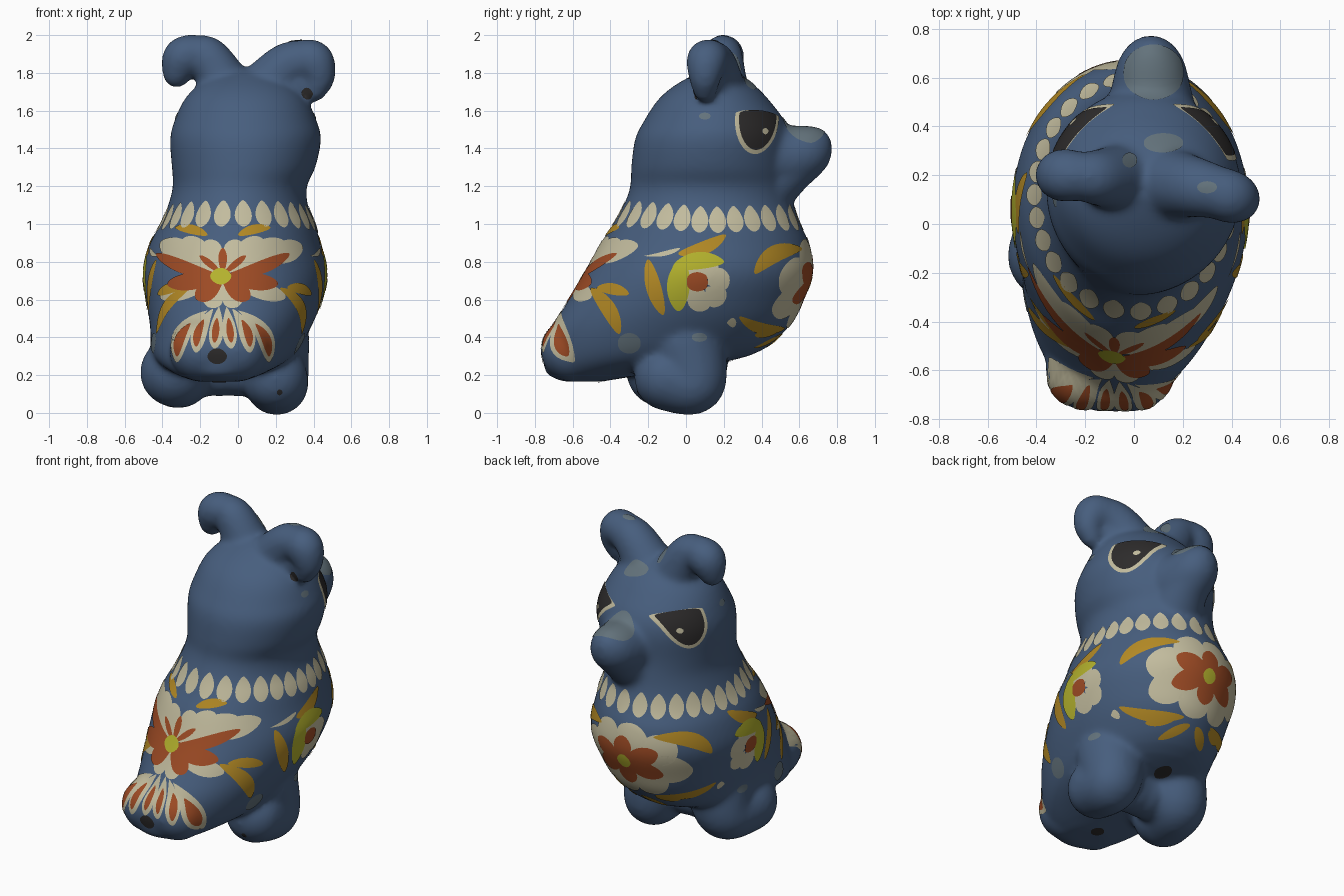
import bpy, bmesh
from math import sin, cos, pi
from mathutils import Vector, Matrix
from mathutils.bvhtree import BVHTree

cube = bpy.data.objects.get("Cube")
if cube:
    bpy.data.objects.remove(cube, do_unlink=True)


def material(name, *rgb):
    m = bpy.data.materials.new(name)
    m.use_nodes = True
    m.diffuse_color = (*rgb, 1)
    m.node_tree.nodes["Principled BSDF"].inputs["Base Color"].default_value = (*rgb, 1)
    return m


blue = material("slate blue", .063, .112, .208)
cream = material("cream", .54, .5, .34)
orange = material("burnt orange", .34, .07, .018)
mustard = material("mustard", .45, .25, .018)
lime = material("lime yellow", .45, .44, .026)
dark = material("charcoal", .026, .024, .024)
worn = material("worn grey", .125, .17, .2)


def spline(points, steps):
    """Smooth interpolation through tuples of any length."""
    pts = [Vector(p) for p in points]
    out = []
    for i in range(len(pts) - 1):
        a, b, c, d = pts[max(i - 1, 0)], pts[i], pts[i + 1], pts[min(i + 2, len(pts) - 1)]
        for k in range(steps):
            t = k / steps
            out.append(b + (c - a) * (t / 2) + (a * 2 - b * 5 + c * 4 - d) * (t * t / 2)
                       + (b * 3 - a - c * 3 + d) * (t ** 3 / 2))
    return out + [pts[-1]]


def loft(bm, rings, sides=56):
    """Stack of ellipses: z, centre x, centre y, radius x, radius y."""
    loops = []
    for z, cx, cy, rx, ry in spline(rings, 4):
        loops.append([bm.verts.new((cx + rx * cos(2 * pi * i / sides),
                                    cy + ry * sin(2 * pi * i / sides), z)) for i in range(sides)])
    for lo, hi in zip(loops, loops[1:]):
        for i in range(sides):
            j = (i + 1) % sides
            bm.faces.new((lo[i], lo[j], hi[j], hi[i]))
    bm.faces.new(loops[0][::-1])
    bm.faces.new(loops[-1])


def limb(bm, *points):
    """Rounded limb through points x, y, z, radius."""
    for x, y, z, r in spline(points, 7):
        bmesh.ops.create_icosphere(bm, subdivisions=3, radius=r, matrix=Matrix.Translation((x, y, z)))


# Clay figure: torso and head
bm = bmesh.new()
loft(bm, [(.165, -.1, -.55, .12, .1), (.21, -.1, -.46, .24, .28), (.3, -.08, -.21, .37, .54),
          (.45, -.04, -.085, .425, .625), (.6, -.02, 0, .465, .62), (.75, -.015, .07, .485, .6),
          (.9, -.015, .1, .45, .55), (1, 0, .11, .41, .495), (1.1, 0, .12, .37, .45),
          (1.2, .01, .13, .355, .425), (1.3, .03, .13, .38, .42), (1.45, .04, .14, .4, .41),
          (1.55, .04, .15, .375, .37), (1.65, .04, .145, .33, .3), (1.72, .04, .15, .27, .23),
          (1.78, .04, .16, .18, .14), (1.82, .04, .16, .06, .05)])
# Blunt tail end
limb(bm, (-.2, -.6, .33, .165), (.0, -.605, .33, .165))
# Snout and chin
limb(bm, (.07, .3, 1.38, .22), (.07, .5, 1.35, .175), (.07, .62, 1.375, .145), (.07, .67, 1.41, .105))
limb(bm, (.05, .42, 1.2, .17), (.07, .53, 1.29, .145), (.07, .61, 1.35, .135))
# Floppy ears
limb(bm, (-.06, .19, 1.72, .14), (-.15, .19, 1.87, .115), (-.21, .195, 1.9, .1),
     (-.29, .2, 1.88, .11), (-.325, .2, 1.795, .075))
limb(bm, (.13, .17, 1.7, .15), (.25, .15, 1.83, .125), (.34, .13, 1.865, .11),
     (.4, .11, 1.86, .11), (.43, .1, 1.78, .085), (.405, .1, 1.71, .065))
limb(bm, (.2, .15, 1.72, .11), (.34, .12, 1.75, .07))
# Feet, hips and the web between them
limb(bm, (-.25, .02, .38, .21), (-.3, .03, .21, .175), (-.335, -.13, .215, .185))
limb(bm, (.17, 0, .37, .21), (.205, .04, .165, .17), (.195, -.1, .185, .175))
limb(bm, (-.3, -.03, .225, .14), (.2, -.03, .225, .14))
bmesh.ops.recalc_face_normals(bm, faces=bm.faces)
mesh = bpy.data.meshes.new("figure_body")
bm.to_mesh(mesh)
bm.free()
body = bpy.data.objects.new("figure_body", mesh)
bpy.context.collection.objects.link(body)
fuse = body.modifiers.new("fuse", 'REMESH')
fuse.mode = 'VOXEL'
fuse.voxel_size = .016
soften = body.modifiers.new("soften", 'SMOOTH')
soften.factor = .5
soften.iterations = 16
graph = bpy.context.evaluated_depsgraph_get()
body.data = bpy.data.meshes.new_from_object(body.evaluated_get(graph))
body.modifiers.clear()
body.data.materials.clear()
body.data.materials.append(blue)
body.data.shade_smooth()
tree = BVHTree.FromPolygons([v.co for v in body.data.vertices],
                            [tuple(p.vertices) for p in body.data.polygons])

# Painting directions: right, up, outward
X, Y, Z = Vector((1, 0, 0)), Vector((0, 1, 0)), Vector((0, 0, 1))
REAR, CHEST, TOP, UNDER = (X, Z, -Y), (X, Z, Y), (X, Y, Z), (X, Y, -Z)
both = [(Y, Z, X), (Y, Z, -X)]


def stroke(bm, frame, u0, v0, u1, v1, width, bend, lift, fat, low, blunt):
    """One brush stroke from a start to an end point, laid on the clay."""
    right, up, out = frame
    a, b = Vector((u0, v0)), Vector((u1, v1))
    side = Vector((v0 - v1, u1 - u0)).normalized()
    n, m, grid = 18, 8, []
    for i in range(n + 1):
        s = (1 - cos(pi * i / n)) / 2
        half = width / 2 * max(sin(pi * s ** fat), 0) ** blunt
        row = []
        for j in range(m + 1):
            across = low + (1 - low) * j / m
            p = a.lerp(b, s) + side * (bend * 4 * s * (1 - s) + half * across)
            hit, normal, _, _ = tree.ray_cast(right * p.x + up * p.y + out * 3, -out)
            row.append(bm.verts.new(hit + normal * lift) if hit else None)
        grid.append(row)
    for r0, r1 in zip(grid, grid[1:]):
        for j in range(m):
            quad = (r0[j], r1[j], r1[j + 1], r0[j + 1])
            if None in quad or max((p.co - q.co).length for p in quad for q in quad) > .14:
                continue
            face = bm.faces.new(quad)
            face.smooth = True
            face.normal_update()
            if face.normal.dot(out) < 0:
                face.normal_flip()


def paint(name, mat, jobs, lift=.004, fat=1, low=-1, blunt=.55):
    """jobs: pairs of direction and list of strokes."""
    bm = bmesh.new()
    for frame, strokes in jobs:
        for u0, v0, u1, v1, width, *bend in strokes:
            stroke(bm, frame, u0, v0, u1, v1, width, bend[0] if bend else 0, lift, fat, low, blunt)
    bmesh.ops.remove_doubles(bm, verts=bm.verts, dist=.00005)
    me = bpy.data.meshes.new(name)
    bm.to_mesh(me)
    bm.free()
    me.materials.append(mat)
    bpy.context.collection.objects.link(bpy.data.objects.new(name, me))


def dot(u, v, r, squash=1):
    return (u - r, v, u + r, v, 2 * r * squash)


def rays(u, v, inner, outer, count, width, phase=0, stretch=1):
    angles = [phase + 2 * pi * i / count for i in range(count)]
    return [(u + inner * stretch * cos(t), v + inner * sin(t),
             u + outer * stretch * cos(t), v + outer * sin(t), width) for t in angles]


def mirrored(strokes, axis):
    return strokes + [(2 * axis - u0, v0, 2 * axis - u1, v1, w, *[-k for k in bend])
                      for u0, v0, u1, v1, w, *bend in strokes]


# Collar of teardrops round the neck
beads, count = [], 27
for i in range(count):
    t = 2 * pi * (i + .5) / count
    out = Vector((cos(t), sin(t), 0))
    right = Z.cross(out)
    u, top = right.dot(Vector((0, .12, 0))), 1.09 + .05 * max(-sin(t), 0) + .015 * sin(t)
    beads.append(((right, Z, out), [(u, top, u, top - .14, .09)]))
paint("collar_beads", cream, beads, fat=1.3, blunt=.5)

# Rear blossom and tail fan
mid = -.08
paint("rear_blossom_white", cream, [(REAR, mirrored([
    (mid, .74, -.41, .9, .14), (mid, .75, -.29, .92, .12), (mid, .76, -.17, .91, .11),
    (mid, .7, -.41, .61, .09), (mid, .69, -.16, .56, .11)], mid) + [(.08, .8, .34, .88, .12)])], fat=1.7)
paint("rear_blossom_orange", orange, [(REAR, mirrored([
    (mid, .72, -.43, .84, .07, .02), (mid, .71, -.37, .68, .09), (mid, .7, -.22, .6, .1),
    (mid, .73, -.2, .83, .035)], mid) + [(mid, .73, mid, .87, .045)])], .006, 1.4)
paint("rear_blossom_centre", lime, [(REAR, [dot(mid - .01, .72, .055, .8)])], .008)
paint("rear_leaves", mustard, [(REAR, mirrored([(-.33, .98, -.16, .94, .05, .01)], mid))])
paint("tail_fan_white", cream, [(REAR, mirrored([
    (-.1, .56, -.125, .34, .075), (-.13, .55, -.225, .32, .08, -.02),
    (-.16, .54, -.325, .27, .09, -.05)], mid))], fat=1.5)
paint("tail_fan_orange", orange, [(REAR, mirrored([
    (-.11, .5, -.125, .37, .038), (-.18, .49, -.222, .35, .042, -.01),
    (-.25, .47, -.32, .3, .05, -.02)], mid))], .006, 1.2)

# Side blossoms and leaves
paint("side_blossom_white", cream, [(f, rays(.09, .68, .02, .145, 6, .12, .3)
      + [(-.22, .83, -.03, .87, .025, -.01), dot(.24, .48, .025)]) for f in both], fat=1.5)
paint("side_blossom_lime", lime, [(f, [(-.04, .54, -.02, .81, .12, .01),
                                       (-.07, .77, .2, .8, .09, .02)]) for f in both], .006)
paint("side_blossom_orange", orange, [(f, [dot(.06, .695, .055, .9)]) for f in both], .008, blunt=.3)
paint("side_leaves", mustard, [(f, [
    (-.04, .84, .21, .94, .07, -.02), (-.12, .52, -.2, .81, .08, .01), (-.5, .66, -.35, .42, .08, .02),
    (-.47, .66, -.3, .63, .06, .01), (.36, .74, .61, .87, .09, .04), (.28, .51, .52, .45, .06, -.03)])
    for f in both], .005)

# Chest blossom
cz = .69
paint("chest_blossom_white", cream, [(CHEST, rays(-.02, cz, .02, .24, 8, .2, .2, 1.45))], fat=1.8)
paint("chest_blossom_orange", orange, [(CHEST, rays(-.02, cz, .01, .16, 6, .12, .5, 1.5))], .006, 1.2)
paint("chest_blossom_centre", lime, [(CHEST, [dot(-.02, cz, .045)])], .008)
paint("chest_leaves", mustard, [(CHEST, mirrored([(-.04, .42, -.16, .35, .05), (-.14, .43, -.26, .42, .05)],
                                                 -.02))])

# Eyes with a pale rim, dark iris and glint
paint("eye_rims", cream, [(f, [(.49, 1.56, .26, 1.58, .4)]) for f in both], low=-.15, blunt=.42)
paint("eye_irises", dark, [(f, [(.475, 1.565, .28, 1.58, .36)]) for f in both], .006, low=-.15, blunt=.42)
paint("eye_glints", cream, [(f, [dot(.415, 1.49, .016)]) for f in both], .008)

# Whistle holes
paint("whistle_holes", dark, [(REAR, [dot(-.11, .3, .052, .8), dot(.365, 1.69, .032), dot(.22, .11, .015)]),
                              (UNDER, [dot(-.06, .19, .05, 1.2), dot(-.1, -.45, .04)])])

# Worn patches
paint("worn_patches", worn, [(TOP, [dot(.08, .62, .12, .95), dot(.12, .33, .08, .5), dot(.3, .15, .04, .6),
                                    dot(-.02, .26, .03)])]
      + [(f, [dot(-.3, .37, .06, .9), dot(.07, .4, .04, .6), dot(.1, 1.57, .03, .6)]) for f in both], blunt=.4)
